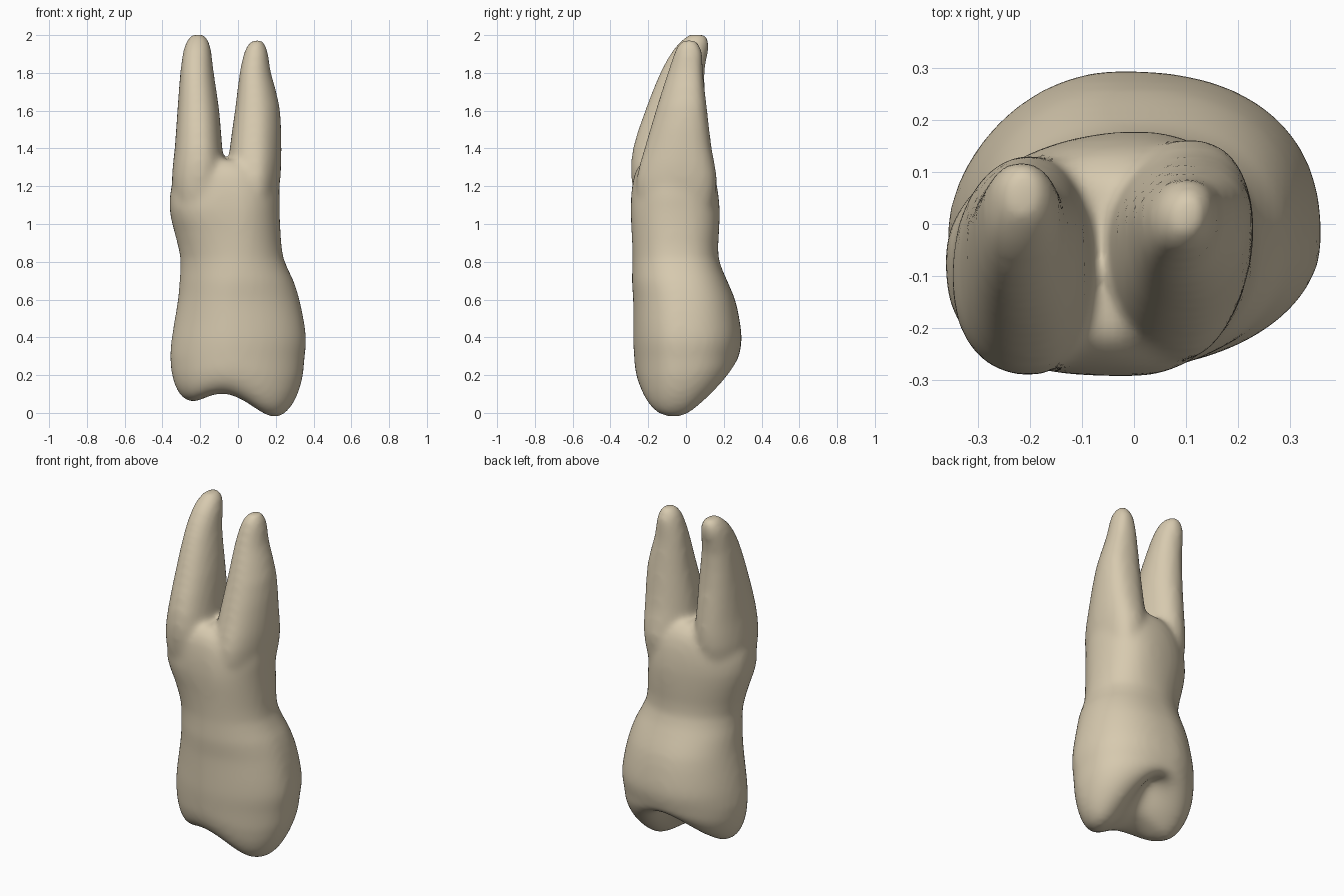
import bpy
import bmesh
import math

cube = bpy.data.objects.get("Cube")
if cube:
    bpy.data.objects.remove(cube, do_unlink=True)

SIDES = 64

# Levels: z, x min, x max, y min, y max, centre x, centre y
# The body adds the squareness of its front right quarter
BODY = [
    (0.3, -0.36, 0.353, -0.275, 0.28, -0.03, -0.03, 1.75),
    (0.38, -0.353, 0.361, -0.28, 0.295, -0.03, -0.03, 1.75),
    (0.48, -0.338, 0.35, -0.28, 0.286, -0.03, -0.03, 1.75),
    (0.6, -0.318, 0.325, -0.28, 0.26, -0.03, -0.03, 1.8),
    (0.7, -0.31, 0.294, -0.287, 0.218, -0.02, -0.04, 1.8),
    (0.82, -0.305, 0.24, -0.283, 0.172, -0.01, -0.06, 1.85),
    (0.96, -0.338, 0.225, -0.288, 0.175, 0, -0.06, 2.2),
    (1.08, -0.363, 0.22, -0.293, 0.178, 0, -0.06, 2.8),
    (1.2, -0.352, 0.218, -0.285, 0.165, -0.02, -0.06, 2.8),
    (1.29, -0.3, 0.18, -0.262, 0.135, -0.05, -0.06, 2.6),
    (1.34, -0.19, 0.07, -0.215, 0.085, -0.06, -0.06, 2.4),
]
TALL_ROOT = [
    (1, -0.31, -0.09, -0.24, 0.06, -0.2, -0.1),
    (1.12, -0.34, -0.075, -0.27, 0.1, -0.2, -0.1),
    (1.25, -0.35, -0.065, -0.29, 0.13, -0.2, -0.1),
    (1.4, -0.335, -0.083, -0.282, 0.128, -0.2, -0.08),
    (1.6, -0.321, -0.099, -0.217, 0.107, -0.21, -0.04),
    (1.8, -0.306, -0.128, -0.138, 0.097, -0.22, 0),
    (1.92, -0.289, -0.142, -0.07, 0.12, -0.22, 0.03),
    (1.975, -0.268, -0.158, -0.02, 0.118, -0.215, 0.05),
    (2.003, -0.245, -0.18, 0.015, 0.1, -0.21, 0.06),
]
SHORT_ROOT = [
    (1, -0.02, 0.18, -0.23, 0.12, 0.1, -0.04),
    (1.12, -0.04, 0.207, -0.255, 0.15, 0.1, -0.04),
    (1.25, -0.056, 0.225, -0.26, 0.163, 0.1, -0.03),
    (1.4, -0.044, 0.23, -0.22, 0.136, 0.1, -0.02),
    (1.62, -0.014, 0.221, -0.155, 0.11, 0.1, 0),
    (1.8, 0.008, 0.175, -0.098, 0.09, 0.09, 0.01),
    (1.9, 0.03, 0.16, -0.065, 0.087, 0.095, 0.01),
    (1.945, 0.048, 0.147, -0.045, 0.072, 0.1, 0.015),
    (1.973, 0.073, 0.13, -0.02, 0.052, 0.1, 0.02),
]


def refine(levels):
    """Insert a smoothly interpolated level into every gap."""
    result = []
    last = len(levels) - 1
    for i in range(last):
        near = [levels[max(0, min(last, i + k))] for k in (-1, 0, 1, 2)]
        result.append(levels[i])
        result.append([(9 * (b + c) - a - d) / 16 for a, b, c, d in zip(*near)])
    return result + [levels[-1]]


def power(v, n):
    return math.copysign(abs(v) ** (2 / n), v)


def ring(level, corners):
    """Rounded outline with its own squareness in each quarter."""
    z, x0, x1, y0, y1, cx, cy = level[:7]
    points = []
    for i in range(SIDES):
        c = math.cos(math.tau * i / SIDES)
        s = math.sin(math.tau * i / SIDES)
        n = corners[(0 if s >= 0 else 2) + (0 if c >= 0 else 1)]
        rx = x1 - cx if c >= 0 else cx - x0
        ry = y1 - cy if s >= 0 else cy - y0
        points.append((cx + rx * power(c, n), cy + ry * power(s, n), z))
    return points


def loft(bm, rings):
    loops = [[bm.verts.new(p) for p in points] for points in rings]
    for a, b in zip(loops, loops[1:]):
        for i in range(SIDES):
            j = (i + 1) % SIDES
            bm.faces.new((a[i], a[j], b[j], b[i]))
    bm.faces.new(loops[0][::-1])
    bm.faces.new(loops[-1])


def bump(x, y, cx, cy, rx, ry):
    return math.exp(-((x - cx) / rx) ** 2 - ((y - cy) / ry) ** 2)


def chewing_height(x, y):
    """Two cusps, a pit between them and a rim rising to the back."""
    z = 0.155 + 0.3 * max(y, 0)
    z -= 0.18 * bump(x, y, 0.21, -0.07, 0.18, 0.28)
    z -= 0.1 * bump(x, y, -0.26, -0.03, 0.15, 0.28)
    z -= 0.03 * bump(x, y, 0, -0.15, 0.15, 0.1)
    z += 0.1 * bump(x, y, 0, 0.12, 0.09, 0.12)
    return z


def chewing_rings(rim):
    """Shrinking rings that roll the crown under onto the chewing surface."""
    cx, cy, top = BODY[0][5], BODY[0][6], BODY[0][0]
    rings = []
    for s in (0.01, 0.12, 0.25, 0.38, 0.5, 0.62, 0.73, 0.82, 0.89, 0.94, 0.98):
        roll = 1 - math.sqrt(1 - s ** 8)
        points = []
        for px, py, _ in rim:
            x, y = cx + (px - cx) * s, cy + (py - cy) * s
            h = chewing_height(x, y)
            points.append((x, y, h + (top - h) * roll))
        rings.append(points)
    return rings


# Crown, neck and both roots as overlapping lofts
bm = bmesh.new()
body = [ring(level, (2.4, 1.95, 2, level[7])) for level in refine(BODY)]
loft(bm, chewing_rings(body[0]) + body)
for root, corners in ((TALL_ROOT, (2.1, 2.1, 2.1, 2.3)),
                      (SHORT_ROOT, (2.7, 1.8, 1.8, 2.4))):
    loft(bm, [ring(level, corners) for level in refine(root)])
bmesh.ops.recalc_face_normals(bm, faces=bm.faces[:])
mesh = bpy.data.meshes.new("tooth")
bm.to_mesh(mesh)
bm.free()
tooth = bpy.data.objects.new("tooth", mesh)
bpy.context.collection.objects.link(tooth)

# Fuse the parts and soften the joins
fuse = tooth.modifiers.new("fuse", "REMESH")
fuse.mode = "VOXEL"
fuse.voxel_size = 0.016
fuse.use_smooth_shade = True
soften = tooth.modifiers.new("soften", "SMOOTH")
soften.factor = 0.5
soften.iterations = 14

# Ivory colour
ivory = bpy.data.materials.new("ivory")
ivory.use_nodes = True
colour = (0.68, 0.59, 0.43, 1)
ivory.diffuse_color = colour
ivory.node_tree.nodes["Principled BSDF"].inputs["Base Color"].default_value = colour
mesh.materials.append(ivory)
